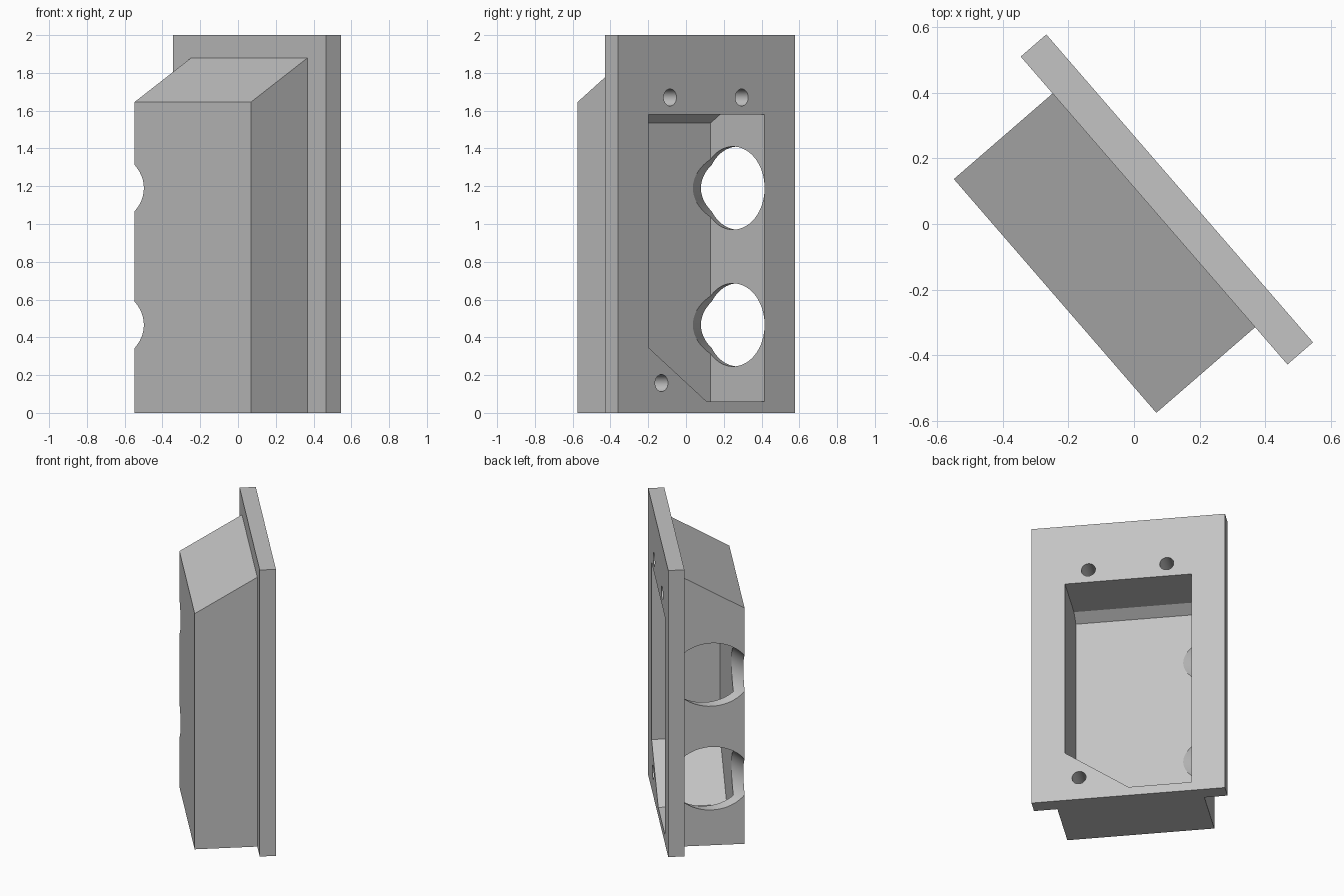
import bpy, bmesh, math
from mathutils import Matrix, Vector

cube = bpy.data.objects.get("Cube")
if cube:
    bpy.data.objects.remove(cube, do_unlink=True)

grey = bpy.data.materials.new("plain grey")
grey.use_nodes = True
colour = (0.55, 0.55, 0.55, 1)
grey.diffuse_color = colour
grey.node_tree.nodes["Principled BSDF"].inputs["Base Color"].default_value = colour

# Local frame: x along the flange, y out through its open face, z up
turn = Matrix.Rotation(math.radians(-49.1), 4, 'Z')
FACE, SEAT, FRONT = 0.176, 0.073, -0.325


def add(name, bm):
    bmesh.ops.recalc_face_normals(bm, faces=bm.faces)
    mesh = bpy.data.meshes.new(name)
    bm.to_mesh(mesh)
    bm.free()
    obj = bpy.data.objects.new(name, mesh)
    bpy.context.collection.objects.link(obj)
    obj.matrix_world = turn
    return obj


def prism(points, offset):
    bm = bmesh.new()
    face = bm.faces.new([bm.verts.new(p) for p in points])
    moved = bmesh.ops.extrude_face_region(bm, geom=[face])["geom"]
    bmesh.ops.translate(bm, vec=offset,
                        verts=[v for v in moved if isinstance(v, bmesh.types.BMVert)])
    return bm


def cylinder(name, radius, start, end, sides=64):
    start, end = Vector(start), Vector(end)
    axis = end - start
    bm = bmesh.new()
    bmesh.ops.create_cone(bm, cap_ends=True, segments=sides, radius1=radius,
                          radius2=radius, depth=axis.length)
    place = Matrix.Translation((start + end) / 2) @ axis.to_track_quat('Z', 'Y').to_matrix().to_4x4()
    bmesh.ops.transform(bm, matrix=place, verts=bm.verts)
    return add(name, bm)


def combine(target, tool, operation):
    tool.hide_render = True
    mod = target.modifiers.new(tool.name, 'BOOLEAN')
    mod.operation, mod.solver, mod.object = operation, 'EXACT', tool
    bpy.context.view_layer.objects.active = target
    bpy.ops.object.modifier_apply(modifier=mod.name)
    bpy.data.objects.remove(tool, do_unlink=True)


# Housing with a sloping top, joined to the flange
left, right = -0.4625, 0.479
housing = add("housing", prism(
    [(left, FRONT, 0), (left, SEAT + 0.03, 0), (left, SEAT + 0.03, 1.88),
     (left, SEAT, 1.88), (left, FRONT, 1.645)], (right - left, 0, 0)))
housing.data.materials.append(grey)
flange = add("flange", prism(
    [(-0.611, SEAT, 0), (0.629, SEAT, 0), (0.629, SEAT, 2), (-0.611, SEAT, 2)],
    (0, FACE - SEAT, 0)))
combine(housing, flange, 'UNION')

# Cavity with one filled lower corner and a ceiling that slopes at the back
inner, in_left, in_right = -0.26, -0.398, 0.414
bm = prism([(in_left, inner, 0.06), (0.007, inner, 0.06), (in_right, inner, 0.345),
            (in_right, inner, 1.58), (in_left, inner, 1.58)], (0, 0.6, 0))
cut = bmesh.ops.bisect_plane(bm, geom=bm.verts[:] + bm.edges[:] + bm.faces[:],
                             plane_co=(0, inner, 1.535), plane_no=(0, -0.59, 1),
                             clear_outer=True)["geom_cut"]
bmesh.ops.contextual_create(bm, geom=[e for e in cut if isinstance(e, bmesh.types.BMEdge)])
combine(housing, add("cavity", bm), 'DIFFERENCE')

# Two slanted side ports
for z in (0.466, 1.19):
    slope = math.tan(math.radians(30))
    ends = [(x, -0.078 + slope * (x - in_left), z) for x in (-1.0, -0.16)]
    combine(housing, cylinder("port", 0.22, *ends), 'DIFFERENCE')

# Three blind screw holes in the flange
for x, z in ((0.264, 1.67), (-0.238, 1.67), (0.324, 0.158)):
    combine(housing, cylinder("screw_hole", 0.045, (x, -0.07, z), (x, 0.3, z), 32), 'DIFFERENCE')

bpy.ops.object.select_all(action='DESELECT')
housing.select_set(True)
bpy.context.view_layer.objects.active = housing
bpy.ops.object.shade_smooth_by_angle(angle=math.radians(30))
